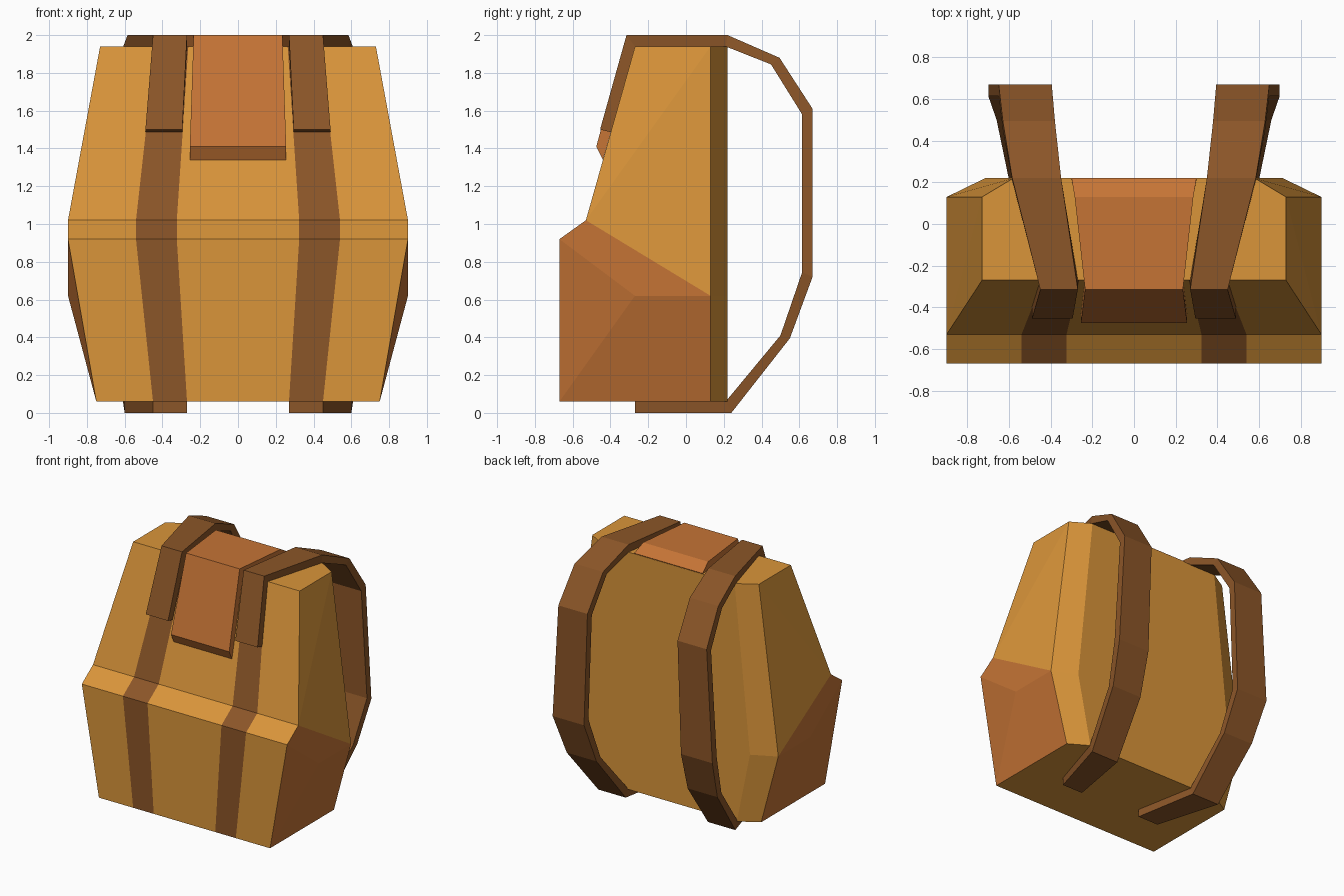
import bpy, bmesh

if "Cube" in bpy.data.objects:
    bpy.data.objects.remove(bpy.data.objects["Cube"])


def material(name, rgb):
    m = bpy.data.materials.new(name)
    m.diffuse_color = (*rgb, 1)
    m.use_nodes = True
    m.node_tree.nodes["Principled BSDF"].inputs["Base Color"].default_value = m.diffuse_color
    return m


CANVAS = material("orange canvas", (0.70, 0.30, 0.042))
LEATHER = material("reddish leather", (0.56, 0.175, 0.036))
STRAP = material("dark brown strap", (0.26, 0.092, 0.021))


def finish(name, bm, mats):
    bmesh.ops.remove_doubles(bm, verts=bm.verts, dist=0.0005)
    bmesh.ops.recalc_face_normals(bm, faces=bm.faces)
    me = bpy.data.meshes.new(name)
    bm.to_mesh(me)
    bm.free()
    for m in mats:
        me.materials.append(m)
    ob = bpy.data.objects.new(name, me)
    bpy.context.collection.objects.link(ob)
    return ob


def sweep(name, sections, mat):
    """Skin sections (outer y, outer z, inner y, inner z, x0, x1)."""
    bm = bmesh.new()
    rings = [[bm.verts.new(p) for p in ((x0, oy, oz), (x1, oy, oz), (x1, iy, iz), (x0, iy, iz))]
             for oy, oz, iy, iz, x0, x1 in sections]
    for a, b in zip(rings, rings[1:]):
        for i in range(4):
            j = (i + 1) % 4
            bm.faces.new((a[i], a[j], b[j], b[i]))
    bm.faces.new(rings[0])
    bm.faces.new(rings[-1])
    return finish(name, bm, [mat])


# Body: front profile rows (half width, y, z), split in columns for the painted bands
rows = [(0.75, -0.67, 0.06), (0.90, -0.67, 0.92), (0.90, -0.53, 1.02), (0.73, -0.27, 1.94)]
cols = (0, 0.36, 0.6, 1)
grid = [[(w * c, y, z) for c in cols] for w, y, z in rows]
A0, A, B, T1 = (r[-1] for r in grid)
D, C = (0.90, -0.27, 0.62), (0.90, 0.13, 0.62)
C0, T2 = (0.75, 0.13, 0.06), (0.73, 0.13, 1.94)
K0, K, KT = (0.60, 0.22, 0.06), (0.715, 0.22, 0.62), (0.58, 0.22, 1.94)
mid0, midT = (0, 0.22, 0.06), (0, 0.22, 1.94)

faces = []
for lo, hi in zip(grid, grid[1:]):
    for i in range(3):
        faces.append(((lo[i], lo[i + 1], hi[i + 1], hi[i]), 2 if i == 1 else 0))
faces += [((B, C, T2), 0), ((B, T2, T1), 0),                # upper side
          ((A, D, B), 1), ((D, C, B), 1),                   # lower side
          ((A0, D, A), 1), ((D, C0, C), 1), ((A0, C0, D), 1),
          ((C0, K0, K, C), 0), ((C, K, KT, T2), 0),         # rear bevel
          ((mid0, midT, KT, K, K0), 0),                     # back
          ((*grid[0], C0, K0, mid0), 0),                    # bottom
          ((*grid[3], T2, KT, midT), 0)]                    # top
bm = bmesh.new()
for s in (1, -1):
    for pts, mi in faces:
        f = bm.faces.new([bm.verts.new((s * x, y, z)) for x, y, z in pts])
        f.material_index = mi
finish("pack_body", bm, [CANVAS, LEATHER, STRAP])

# Shoulder straps, mirrored
strap = sweep("shoulder_straps", [
    (-0.455, 1.50, -0.395, 1.485, 0.295, 0.49),
    (-0.315, 2.00, -0.27, 1.94, 0.27, 0.45),
    (0.22, 2.00, 0.21, 1.94, 0.35, 0.585),
    (0.495, 1.88, 0.45, 1.845, 0.38, 0.63),
    (0.67, 1.61, 0.615, 1.58, 0.395, 0.65),
    (0.67, 0.72, 0.615, 0.745, 0.425, 0.70),
    (0.55, 0.395, 0.50, 0.41, 0.40, 0.66),
    (0.24, 0.0, 0.21, 0.06, 0.36, 0.60),
    (-0.27, 0.0, -0.27, 0.06, 0.27, 0.45)], STRAP)
strap.modifiers.new("mirror", 'MIRROR')

# Closing flap
sweep("top_flap", [
    (-0.475, 1.41, -0.44, 1.34, -0.255, 0.255),
    (-0.315, 2.00, -0.27, 1.94, -0.235, 0.235),
    (0.13, 2.00, 0.13, 1.94, -0.285, 0.285),
    (0.22, 1.945, 0.215, 1.935, -0.30, 0.30)], LEATHER)
